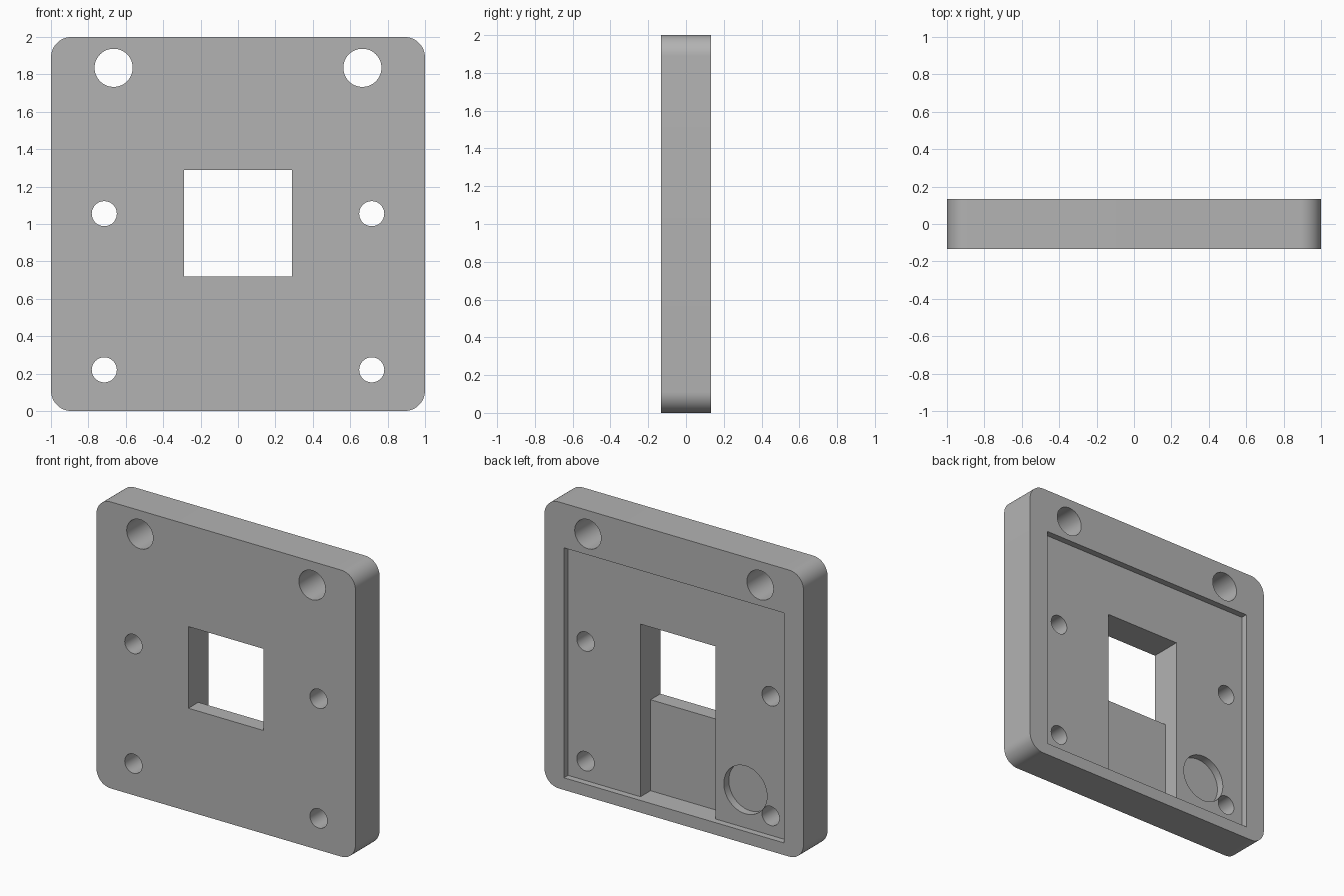
import bpy, bmesh, math

cube = bpy.data.objects.get("Cube")
if cube:
    bpy.data.objects.remove(cube, do_unlink=True)

BACK = 0.1325
FRONT = -BACK
FLOOR = BACK - 0.045       # recessed back panel
CLEAR = 0.1                # cutter overshoot

gray = bpy.data.materials.new("plain_gray")
gray.use_nodes = True
color = (0.45, 0.45, 0.45, 1)
gray.diffuse_color = color
gray.node_tree.nodes["Principled BSDF"].inputs["Base Color"].default_value = color


def rounded_rect(x0, x1, z0, z1, r=0, steps=12):
    """Outline of a rectangle, optionally with rounded corners."""
    if not r:
        return [(x0, z0), (x1, z0), (x1, z1), (x0, z1)]
    centers = [(x1 - r, z1 - r), (x0 + r, z1 - r), (x0 + r, z0 + r), (x1 - r, z0 + r)]
    return [(cx + r * math.cos((k + i / steps) * math.pi / 2),
             cz + r * math.sin((k + i / steps) * math.pi / 2))
            for k, (cx, cz) in enumerate(centers) for i in range(steps + 1)]


def circle(cx, cz, r, n=48):
    return [(cx + r * math.cos(math.tau * i / n), cz + r * math.sin(math.tau * i / n))
            for i in range(n)]


def prism(name, outline, y0, y1):
    """Extrude an x-z outline from y0 to y1."""
    bm = bmesh.new()
    face = bm.faces.new([bm.verts.new((x, y0, z)) for x, z in outline])
    top = bmesh.ops.extrude_face_region(bm, geom=[face])
    verts = [g for g in top["geom"] if isinstance(g, bmesh.types.BMVert)]
    bmesh.ops.translate(bm, verts=verts, vec=(0, y1 - y0, 0))
    bmesh.ops.recalc_face_normals(bm, faces=bm.faces)
    mesh = bpy.data.meshes.new(name)
    bm.to_mesh(mesh)
    bm.free()
    mesh.materials.append(gray)
    obj = bpy.data.objects.new(name, mesh)
    bpy.context.collection.objects.link(obj)
    return obj


# Rounded square plate
plate = prism("mounting_plate", rounded_rect(-1, 1, 0, 2, 0.11), FRONT, BACK)
bpy.context.view_layer.objects.active = plate
plate.select_set(True)


def cut(name, outline, y0, y1=BACK + CLEAR):
    """Subtract a prism from the plate."""
    cutter = prism(name, outline, y0, y1)
    cutter.hide_render = True
    mod = plate.modifiers.new(name, 'BOOLEAN')
    mod.operation = 'DIFFERENCE'
    mod.solver = 'EXACT'
    mod.object = cutter
    bpy.ops.object.modifier_apply(modifier=mod.name)
    bpy.data.objects.remove(cutter, do_unlink=True)


# Back recess, cable channel and square window
cut("back_recess", rounded_rect(-0.85, 0.85, 0.085, 1.69), FLOOR)
cut("cable_channel", rounded_rect(-0.29, 0.29, 0.085, 1.29), FLOOR - 0.111)
cut("square_window", rounded_rect(-0.29, 0.29, 0.72, 1.29), FRONT - CLEAR)

# Round blind pocket in the recess
cut("round_pocket", circle(-0.52, 0.35, 0.167), FLOOR - 0.055)

# Through holes, mirrored left and right
for side in (-1, 1):
    for x, z, r in ((0.665, 1.835, 0.102), (0.715, 1.055, 0.067), (0.715, 0.22, 0.067)):
        cut("screw_hole", circle(side * x, z, r), FRONT - CLEAR)

bpy.ops.object.shade_smooth_by_angle(angle=math.radians(30))
